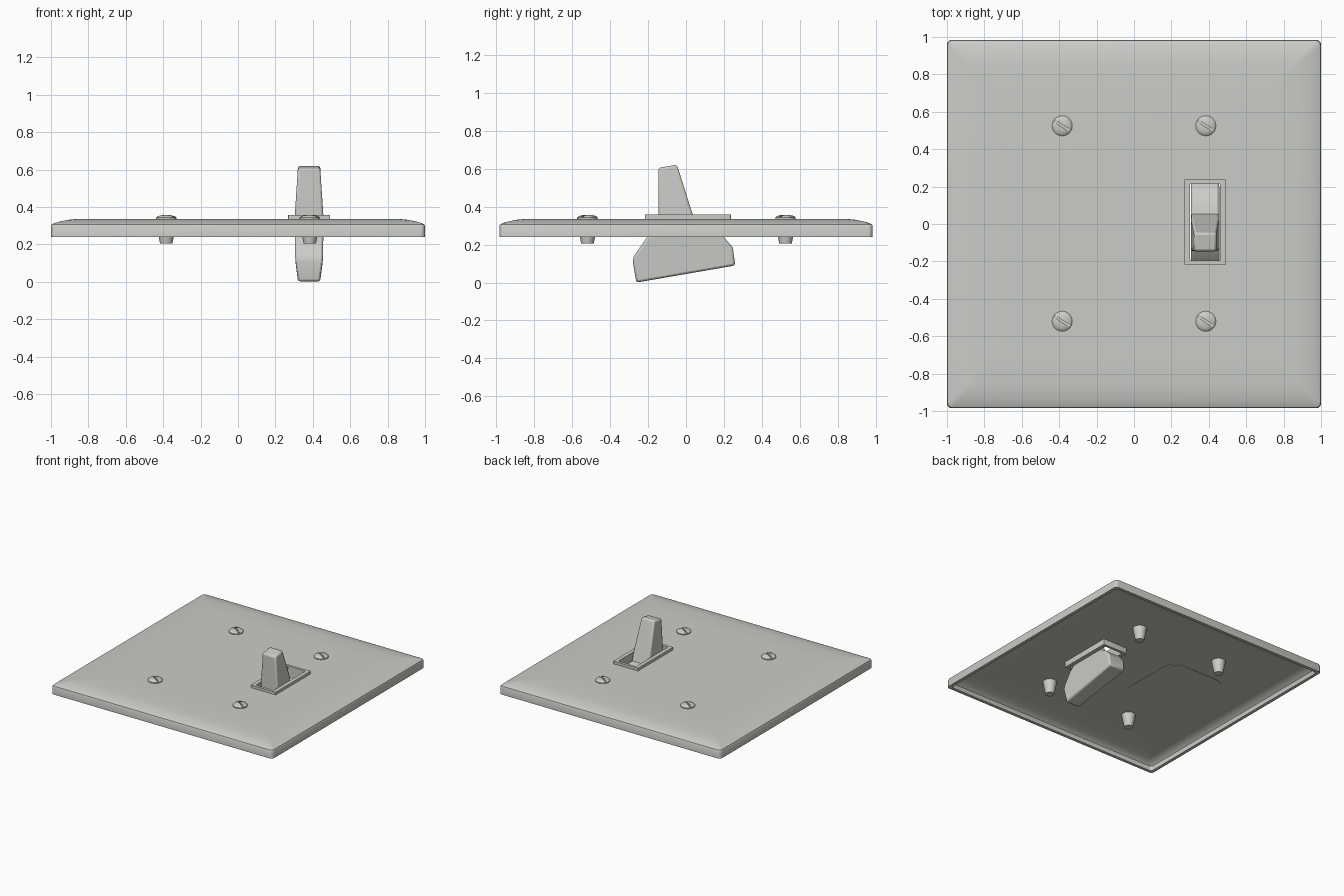
import bpy, bmesh, math
from mathutils import Matrix, Vector

if "Cube" in bpy.data.objects:
    bpy.data.objects.remove(bpy.data.objects["Cube"])

ivory = bpy.data.materials.new("light_grey_plastic")
ivory.diffuse_color = (0.6, 0.6, 0.58, 1)
ivory.use_nodes = True
ivory.node_tree.nodes["Principled BSDF"].inputs["Base Color"].default_value = ivory.diffuse_color


def finish(bm, name, smooth=30):
    bmesh.ops.recalc_face_normals(bm, faces=bm.faces)
    me = bpy.data.meshes.new(name)
    bm.to_mesh(me)
    bm.free()
    ob = bpy.data.objects.new(name, me)
    bpy.context.collection.objects.link(ob)
    me.materials.append(ivory)
    bpy.ops.object.select_all(action='DESELECT')
    ob.select_set(True)
    bpy.context.view_layer.objects.active = ob
    if smooth:
        bpy.ops.object.shade_smooth_by_angle(angle=math.radians(smooth))
    return ob


def rounded_rect(hx, hy, r, steps=4):
    pts = []
    for k, (sx, sy) in enumerate([(1, 1), (-1, 1), (-1, -1), (1, -1)]):
        for i in range(steps + 1):
            a = math.pi / 2 * (k + i / steps)
            pts.append((sx * (hx - r) + r * math.cos(a), sy * (hy - r) + r * math.sin(a)))
    return pts


def loft(rings, name, closed=False, smooth=30):
    """Skin a list of rings of 3D points; close it into a tube or cap both ends."""
    bm = bmesh.new()
    loops = [[bm.verts.new(p) for p in ring] for ring in rings]
    n = len(loops[0])
    pairs = list(zip(loops, loops[1:])) + ([(loops[-1], loops[0])] if closed else [])
    for a, b in pairs:
        for i in range(n):
            j = (i + 1) % n
            bm.faces.new((a[i], a[j], b[j], b[i]))
    if not closed:
        bm.faces.new(loops[0])
        bm.faces.new(loops[-1])
    return finish(bm, name, smooth)


def rect_ring(hx, hy, r, z, cx=0.0, cy=0.0):
    return [(cx + x, cy + y, z) for x, y in rounded_rect(hx, hy, r)]


def cutter(name, size, matrix):
    bm = bmesh.new()
    bmesh.ops.create_cube(bm, size=1, matrix=matrix @ Matrix.Diagonal((*size, 1)))
    ob = finish(bm, name, 0)
    ob.hide_render = True
    ob.hide_viewport = True
    return ob


def cut(ob, tool):
    m = ob.modifiers.new("cut", 'BOOLEAN')
    m.operation, m.object, m.solver = 'DIFFERENCE', tool, 'EXACT'


# wall plate: hollow shell, underside centre -> rim -> crowned top (inset, height)
shell = [(0.30, 0.308), (0.15, 0.308), (0.09, 0.304), (0.045, 0.291), (0.028, 0.275),
         (0.025, 0.24), (0.0, 0.24), (0.0, 0.298), (0.004, 0.307), (0.015, 0.313),
         (0.05, 0.323), (0.09, 0.331), (0.13, 0.335), (0.30, 0.336)]
plate = loft([rect_ring(1 - d, 0.985 - d, 0.025, z) for d, z in shell], "wall_plate")

# toggle position
TX, TY = 0.38, 0.01
cut(plate, cutter("toggle_hole_cutter", (0.2, 0.44, 0.3), Matrix.Translation((TX, TY, 0.31))))

# collar frame around the toggle opening, passing through the plate
loft([rect_ring(hx, hy, 0.004, z, TX, TY) for hx, hy, z in
      [(0.112, 0.227, 0.262), (0.112, 0.227, 0.358), (0.08, 0.205, 0.358), (0.08, 0.205, 0.262)]],
     "toggle_collar", closed=True)

# blank outlet outline under the plate
loft([rect_ring(0.27, 0.31, 0.12, z, -0.385) for z in (0.305, 0.309)], "blank_outlet_pad")


# toggle pieces: side profiles (y, z) with width tapering toward both ends
def half_width(z):
    if z < 0.12:
        return 0.059 + 0.017 * z / 0.12
    return 0.076 - 0.017 * max(0, z - 0.36) / 0.26


def toggle_part(name, profile):
    ob = loft([[(TX + s * half_width(z), y, z) for y, z in profile] for s in (-1, 1)], name, smooth=0)
    b = ob.modifiers.new("soft_edges", 'BEVEL')
    b.width, b.segments, b.limit_method, b.angle_limit = 0.012, 2, 'ANGLE', math.radians(35)
    bpy.ops.object.shade_smooth_by_angle(angle=math.radians(35))


toggle_part("toggle_lever", [(-0.145, 0.27), (0.062, 0.27), (0.035, 0.36), (-0.048, 0.622), (-0.146, 0.605),
                             (-0.145, 0.36)])
toggle_part("toggle_body", [(-0.262, 0.0), (0.26, 0.09), (0.247, 0.185), (0.2, 0.24), (0.1, 0.3),
                            (-0.12, 0.3), (-0.205, 0.24), (-0.275, 0.14), (-0.281, 0.11)])

# four slotted screws with tapered shanks
screw = [(0.033, 0.205), (0.054, 0.312), (0.054, 0.343), (0.048, 0.35), (0.03, 0.355), (0.012, 0.357)]
for sx, side in ((-1, "left"), (1, "right")):
    for y, end in ((-0.52, "front"), (0.525, "back")):
        c = Vector((sx * 0.384, y, 0))
        rings = [[c + Vector((r * math.cos(a), r * math.sin(a), z))
                  for a in (2 * math.pi * i / 24 for i in range(24))] for r, z in screw]
        ob = loft(rings, f"screw_{side}_{end}", smooth=35)
        rot = Matrix.Rotation(math.radians(-33), 4, 'Z')
        cut(ob, cutter(f"slot_cutter_{side}_{end}", (0.2, 0.012, 0.03),
                       Matrix.Translation(c + Vector((0, 0, 0.36))) @ rot))
